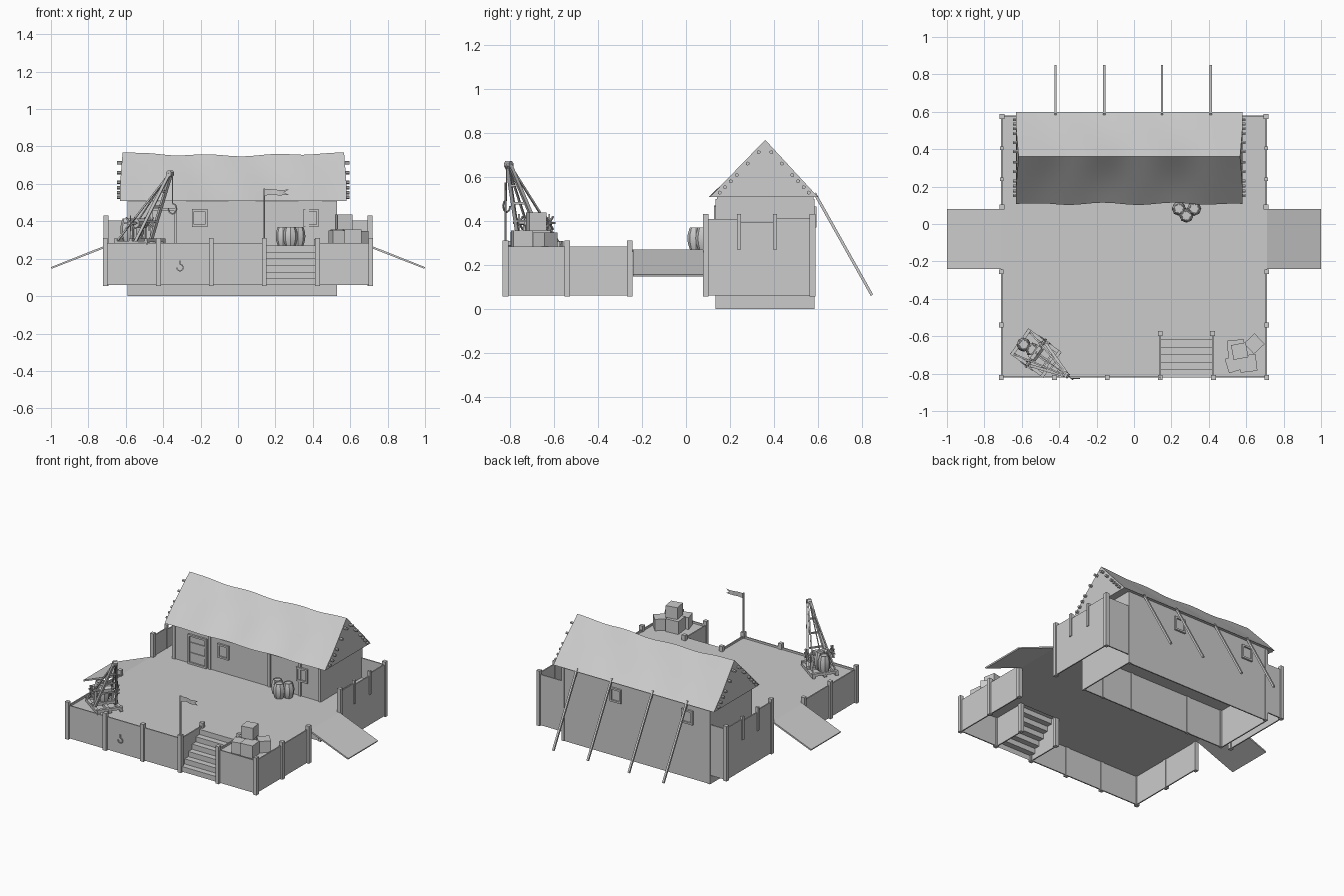
import bpy, bmesh, math, random
from mathutils import Vector, Matrix

if "Cube" in bpy.data.objects:
    bpy.data.objects.remove(bpy.data.objects["Cube"])

random.seed(4)


def mesh_object(name, verts, faces, smooth=False):
    me = bpy.data.meshes.new(name)
    me.from_pydata(verts, [], faces)
    bm = bmesh.new()
    bm.from_mesh(me)
    bmesh.ops.recalc_face_normals(bm, faces=bm.faces)
    bm.to_mesh(me)
    bm.free()
    ob = bpy.data.objects.new(name, me)
    bpy.context.collection.objects.link(ob)
    if smooth:
        bpy.context.view_layer.objects.active = ob
        ob.select_set(True)
        bpy.ops.object.shade_smooth_by_angle(angle=math.radians(35))
        ob.select_set(False)
    return ob


def box(name, x0, x1, y0, y1, z0, z1, turn=0):
    c = Vector(((x0 + x1) / 2, (y0 + y1) / 2, 0))
    rot = Matrix.Rotation(turn, 3, 'Z')
    vs = [rot @ (Vector((x, y, z)) - c) + c for x in (x0, x1) for y in (y0, y1) for z in (z0, z1)]
    return mesh_object(name, vs, [(0, 1, 3, 2), (4, 6, 7, 5), (0, 4, 5, 1), (2, 3, 7, 6), (0, 2, 6, 4), (1, 5, 7, 3)])


def beam(name, a, b, r, sides=4):
    a, b = Vector(a), Vector(b)
    q = (b - a).to_track_quat('Z', 'Y')
    ring = [q @ Vector((r * math.cos(t), r * math.sin(t), 0))
            for t in [2 * math.pi * (i + .5) / sides for i in range(sides)]]
    faces = [(i, (i + 1) % sides, sides + (i + 1) % sides, sides + i) for i in range(sides)]
    faces += [tuple(range(sides)), tuple(range(sides, 2 * sides))]
    return mesh_object(name, [a + v for v in ring] + [b + v for v in ring], faces)


def barrel(name, x, y, z, r, h, n=8):
    prof = [(0, .72), (.06, .78), (.3, .97), (.5, 1), (.7, .97), (.94, .78), (1, .72), (1, .62), (.95, .6)]
    vs = [(x + r * k * math.cos(2 * math.pi * i / n), y + r * k * math.sin(2 * math.pi * i / n), z + h * t)
          for t, k in prof for i in range(n)]
    fs = [(j * n + i, j * n + (i + 1) % n, (j + 1) * n + (i + 1) % n, (j + 1) * n + i)
          for j in range(len(prof) - 1) for i in range(n)]
    fs += [tuple(range(n)), tuple(range((len(prof) - 1) * n, len(prof) * n))]
    return mesh_object(name, vs, fs, True)


def post(name, x, y, z0, z1, w=.013):
    return box(name, x - w, x + w, y - w, y + w, z0, z1)


DECK, RIM, LOW = .27, .283, .06
T = .008

# Deck with the stair notch, and its skirt walls
box("deck_main", -.71, .71, -.58, .14, DECK - .012, DECK)
box("deck_back", -.71, .71, .14, .58, DECK - .012, DECK)
box("deck_front_left", -.71, .14, -.82, -.58, DECK - .012, DECK)
box("deck_front_right", .42, .71, -.82, -.58, DECK - .012, DECK)
box("front_wall_left", -.71, .14, -.82, -.82 + T, LOW, RIM)
box("front_wall_right", .42, .71, -.82, -.82 + T, LOW, RIM)
for x in (.14, .42):
    box("stair_side_wall", x - T / 2, x + T / 2, -.82, -.58, LOW, RIM)
    post("stair_top_post", x, -.585, LOW, .305)
for x in (-.71, -.425, -.143, .14, .425, .71):
    post("front_post", x, -.82, .055, .31)

# Stairs as a folded strip
n = 6
prof = [(-.82, LOW)]
for i in range(n):
    z = LOW + (DECK - LOW) * (i + 1) / n
    prof += [(-.82 + .24 * i / n, z), (-.82 + .24 * (i + 1) / n, z)]
vs = [(x, y, z) for y, z in prof for x in (.14, .42)]
mesh_object("stairs", vs, [(2 * i, 2 * i + 1, 2 * i + 3, 2 * i + 2) for i in range(len(prof) - 1)])

# Both sides: skirts, posts, back fences and ramps
for s in (-1, 1):
    xa, xb = sorted((s * .71, s * (.71 - T)))
    box("side_wall_front", xa, xb, -.82, -.25, LOW, RIM)
    box("side_wall_back", xa, xb, .09, .58, LOW, RIM)
    hx = .53 if s > 0 else -.59
    xc, xd = sorted((hx, s * .71))
    box("back_corner_wall", xc, xd, .58 - T, .58, LOW, RIM)
    box("back_corner_fence", xc, xd, .58 - T, .58, RIM, .405)
    for y in (-.54, -.255):
        post("side_post", s * .71, y, .055, .31)
    post("side_corner_post", s * .705, .09, .055, .43)
    post("back_corner_post", s * .705, .575, .055, .43)
    ys = (.09, .24, .405, .575)
    for y in ys[1:3]:
        post("fence_post", s * .708, y, DECK, .43, .009)
    for a, b, top in zip(ys, ys[1:], (.408, .395, .41)):
        box("fence_panel", xa, xb, a, b, RIM - .002, top)
    ramp = [(s * .71, DECK), (s * 1.0, .155), (s * .997, .146), (s * .71, DECK - .012)]
    mesh_object("ramp", [(x, y, z) for y in (-.24, .08) for x, z in ramp],
                [(0, 1, 2, 3), (4, 5, 6, 7), (0, 1, 5, 4), (1, 2, 6, 5), (2, 3, 7, 6), (3, 0, 4, 7)])

# House walls, open underneath
X0, X1, Y0, Y1 = -.59, .53, .14, .58
box("house_front_wall", X0, X1, Y0, Y0 + T, 0, .52)
box("house_back_wall", X0, X1, Y1 - T, Y1, 0, .52)
box("house_left_wall", X0, X0 + T, Y0, Y1, 0, .52)
box("house_right_wall", X1 - T, X1, Y0, Y1, 0, .52)
for x in (X0 + .01, -.31, .14, .37, X1 - .01):
    post("house_front_post", x, Y0 + .003, 0, .5, .01)
for x in (X0 + .01, X1 - .01):
    post("house_back_post", x, Y1 - .005, 0, .5, .01)


# Windows and door
def frame(name, x, z, w, h, y, side, t=.012):
    ya, yb = sorted((y, y + side * .013))
    for s in (-1, 1):
        e = x + s * (w - t) / 2
        box(name + "_jamb", e - t / 2, e + t / 2, ya, yb, z - h / 2, z + h / 2)
        e = z + s * (h - t) / 2
        box(name + "_rail", x - w / 2, x + w / 2, ya, yb, e - t / 2, e + t / 2)
    ya, yb = sorted((y, y + side * .003))
    box(name + "_panel", x - w / 2 + t, x + w / 2 - t, ya, yb, z - h / 2 + t, z + h / 2 - t)


for x in (-.205, .39):
    frame("front_window", x, .418, .082, .095, Y0, -1)
for x in (.12, -.42):
    frame("back_window", x, .418, .082, .095, Y1, 1)
frame("door", -.40, .37, .14, .2, Y0, -1)
for z in (.34, .41):
    box("door_batten", -.455, -.345, Y0 - .009, Y0, z - .008, z + .008)

# Sagging cloth roof with closed gable ends
NX, NS = 32, 6
verts, faces = [], []
for i in range(NX + 1):
    u = i / NX
    ripple = math.sin(u * math.pi * 6.5)
    mid = min(1, 5 * u, 5 * (1 - u))
    ridge = .768 - .016 * math.sin(math.pi * u) + .005 * ripple * mid
    for j in range(2 * NS + 1):
        t = abs(j - NS) / NS
        z = ridge + (.508 - ridge) * t
        if j < NS:
            y = .36 + (.108 + .006 * ripple * mid - .36) * t
        else:
            y = .36 + .24 * t
        z -= .012 * mid * math.sin(math.pi * t) * (.5 + .5 * ripple)
        half = .592 + .013 * min(1, 1.6 * t)
        verts.append((-.025 + half * (2 * u - 1), y, z))
R = 2 * NS + 1
for i in range(NX):
    for j in range(R):
        k = (j + 1) % R
        faces.append((i * R + j, (i + 1) * R + j, (i + 1) * R + k, i * R + k))
faces += [tuple(range(R)), tuple(range(NX * R, NX * R + R))]
mesh_object("roof", verts, faces, True)

# Pegs along the gable edges
for s in (-1, 1):
    for side in (-1, 1):
        for z in (.528, .553, .58, .608, .66, .712):
            k = (.768 - z) / .26
            y = .36 + side * ((.25 if side < 0 else .24) * k - .024)
            x = -.025 + s * .57
            beam("roof_peg", (x, y, z), (-.025 + s * .622, y, z), .009, 6)

# Slanted props behind the house
for x in (-.42, -.16, .15, .41):
    beam("back_prop", (x, .585, .525), (x, .845, .062), .009)

# Flag on the stair post
beam("flag_pole", (.14, -.82, .3), (.14, -.82, .575), .005, 6)
cols = [(.14, .537, .572), (.18, .543, .573), (.22, .538, .567), (.245, .54, .568)]
fv = [(x, -.82 + .004 * (i % 2), z) for i, (x, a, b) in enumerate(cols) for z in (a, (a + b) / 2, b)]
ff = [(3 * i + j, 3 * i + 3 + j, 3 * i + 4 + j, 3 * i + 1 + j) for i in range(3) for j in range(2)]
fv += [(.272, -.82, .541), (.272, -.82, .57)]
mesh_object("flag", fv, ff + [(9, 12, 10), (10, 13, 11)])

# Crates and barrels
for x, y, z, w, a in ((.545, -.665, DECK, .09, .1), (.643, -.64, DECK, .078, .75), (.535, -.748, DECK, .08, .3),
                      (.61, -.745, DECK, .09, .12), (.565, -.68, DECK + .087, .08, .18)):
    box("crate", x - w / 2, x + w / 2, y - w / 2, y + w / 2, z, z + min(w, .087), a)
for x, y in ((.24, .082), (.322, .082), (.28, .045)):
    barrel("deck_barrel", x, y, DECK, .038, .1)

# Crane, laid out along its jib direction
D, P, C = Vector((.81, -.58, 0)), Vector((.58, .81, 0)), Vector((-.525, -.69, 0))


def at(d, p, z):
    return C + D * d + P * p + Vector((0, 0, z))


for p in (-.075, 0, .075):
    beam("crane_base_rail", at(-.11, p, .285), at(.11, p, .285), .014)
for d in (-.1, 0, .1):
    beam("crane_base_cross", at(d, -.085, .298), at(d, .085, .298), .013)
tip = at(.2, 0, .655)
for s in (-1, 1):
    beam("crane_jib", at(.02, s * .07, .29), tip + P * s * .008, .011)
    beam("crane_stay", at(-.1, s * .075, .29), tip + P * s * .006, .006)
    beam("crane_upright", at(-.01, s * .06, .29), at(-.01, s * .055, .41), .01)
    # Spoked hand wheel on each end of the winch drum
    hub = at(0, s * .085, .39)
    for i in range(4):
        v = (D * math.cos(i * math.pi / 4) + Vector((0, 0, math.sin(i * math.pi / 4)))) * .042
        beam("winch_spoke", hub - v, hub + v, .005)
for k in (.3, .52, .74):
    a, b = at(.02, .07, .29).lerp(tip, k), at(.02, -.07, .29).lerp(tip, k)
    beam("crane_jib_rung", a, b, .007)
beam("winch_axle", at(0, -.095, .39), at(0, .095, .39), .008, 6)
beam("winch_drum", at(0, -.04, .39), at(0, .04, .39), .026, 8)
beam("jib_pulley", tip - P * .014, tip + P * .014, .018, 8)
beam("winch_rope", at(0, 0, .415), tip + Vector((0, 0, .012)), .004)
drop = tip + D * .016
beam("hook_rope", drop, drop - Vector((0, 0, .16)), .003)
barrel("crane_barrel_a", -.59, -.645, .295, .038, .12)
barrel("crane_barrel_b", -.543, -.672, .295, .038, .12)


# Hooks: one on the rope, one on the front wall
def hook(name, top, ax, r):
    pts = [top + ax * r * math.sin(t) + Vector((0, 0, r * (math.cos(t) - 1)))
           for t in [i * math.pi / 4 for i in range(7)]]
    for a, b in zip(pts, pts[1:]):
        beam(name, a, b, .004)


hook("crane_hook", drop - Vector((0, 0, .16)), D, .028)
beam("wall_hook_shank", (-.31, -.826, .19), (-.31, -.826, .168), .005)
hook("wall_hook", Vector((-.31, -.826, .17)), Vector((1, 0, 0)), .018)
